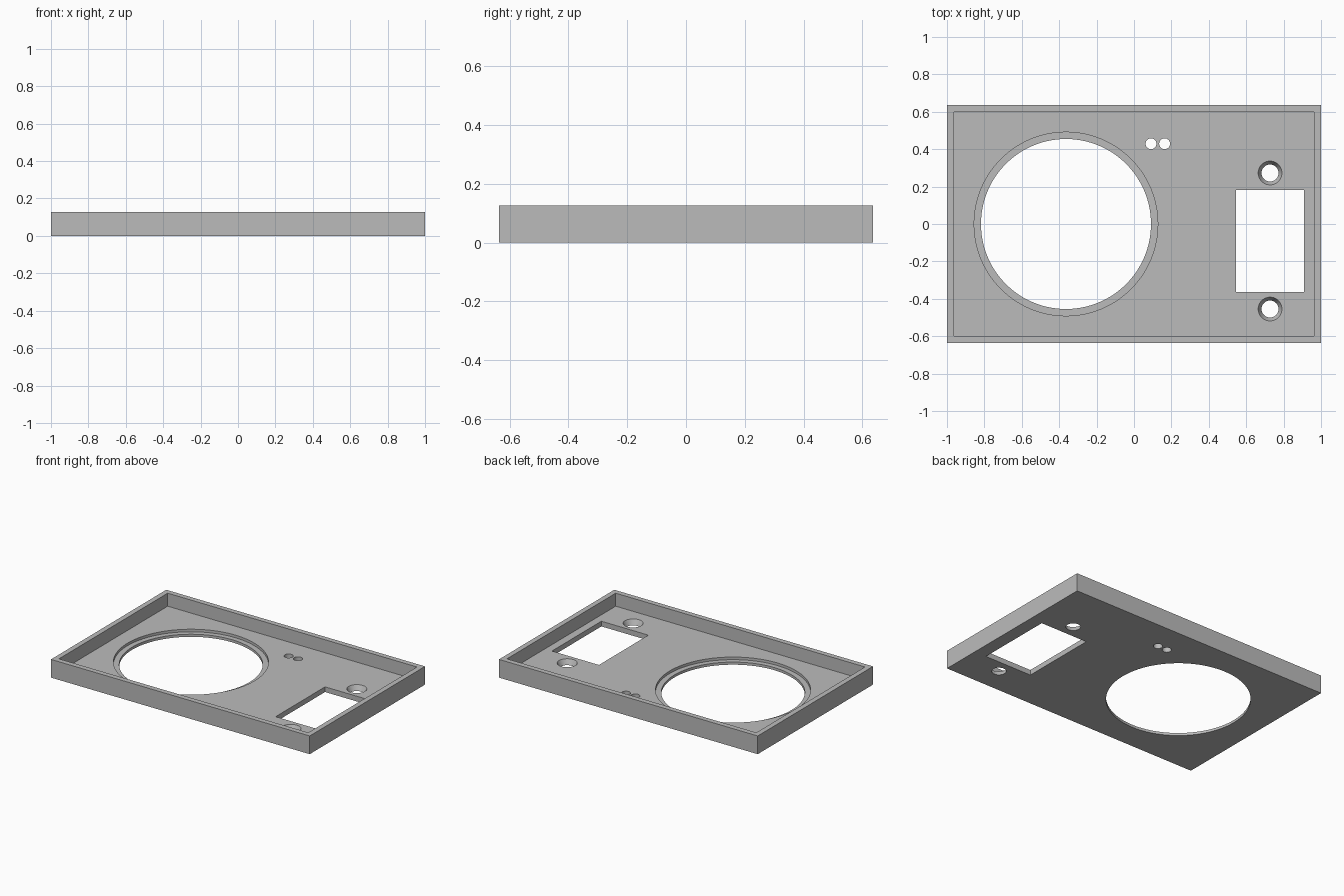
import bpy

if "Cube" in bpy.data.objects:
    bpy.data.objects.remove(bpy.data.objects["Cube"], do_unlink=True)

U = 2 / 55          # one design unit
EPS = 0.3           # overshoot so cutters pass cleanly through faces

grey = bpy.data.materials.new("plain grey")
grey.use_nodes = True
colour = (0.5, 0.5, 0.5, 1)
grey.diffuse_color = colour
grey.node_tree.nodes["Principled BSDF"].inputs["Base Color"].default_value = colour


def box(name, x0, x1, y0, y1, z0, z1):
    bpy.ops.mesh.primitive_cube_add(
        size=1, location=((x0 + x1) / 2 * U, (y0 + y1) / 2 * U, (z0 + z1) / 2 * U))
    ob = bpy.context.object
    ob.name = name
    ob.scale = ((x1 - x0) * U, (y1 - y0) * U, (z1 - z0) * U)
    bpy.ops.object.transform_apply(location=True, rotation=True, scale=True)
    return ob


def cone(name, x, y, r0, r1, z0, z1, sides=48):
    bpy.ops.mesh.primitive_cone_add(
        vertices=sides, radius1=r0 * U, radius2=r1 * U, depth=(z1 - z0) * U,
        location=(x * U, y * U, (z0 + z1) / 2 * U))
    ob = bpy.context.object
    ob.name = name
    bpy.ops.object.transform_apply(location=True, rotation=True, scale=True)
    return ob


def cut(target, cutter):
    mod = target.modifiers.new("cut", "BOOLEAN")
    mod.operation = "DIFFERENCE"
    mod.solver = "EXACT"
    mod.object = cutter
    bpy.context.view_layer.objects.active = target
    bpy.ops.object.modifier_apply(modifier=mod.name)
    bpy.data.objects.remove(cutter, do_unlink=True)


# Shallow open tray
tray = box("panel_tray", -27.5, 27.5, -17.5, 17.5, 0, 3.5)
cut(tray, box("tray_pocket", -26.5, 26.5, -16.5, 16.5, 1, 4))

# Large round opening with a stepped seat
cut(tray, cone("round_opening", -10, 0, 12.5, 12.5, -EPS, 2, 128))
cut(tray, cone("round_seat", -10, 0, 13.5, 13.5, 0.5, 2, 128))

# Rectangular opening
cut(tray, box("socket_opening", 15, 25, -10, 5, -EPS, 2))

# Countersunk screw holes above and below the rectangle
for y in (7.5, -12.5):
    cut(tray, cone("screw_hole", 20, y, 1.25, 1.25, -EPS, 2))
    cut(tray, cone("screw_sink", 20, y, 1.25, 1.25 + 0.5 * (1 + EPS) / 0.5 * 0.5, 0, 1 + EPS))

# Pair of small indicator holes
for x in (2.5, 4.5):
    cut(tray, cone("indicator_hole", x, 11.8, 0.8, 0.8, -EPS, 2))

tray.data.materials.clear()
tray.data.materials.append(grey)
bpy.ops.object.select_all(action="DESELECT")
tray.select_set(True)
bpy.context.view_layer.objects.active = tray
bpy.ops.object.shade_smooth_by_angle(angle=0.5)
